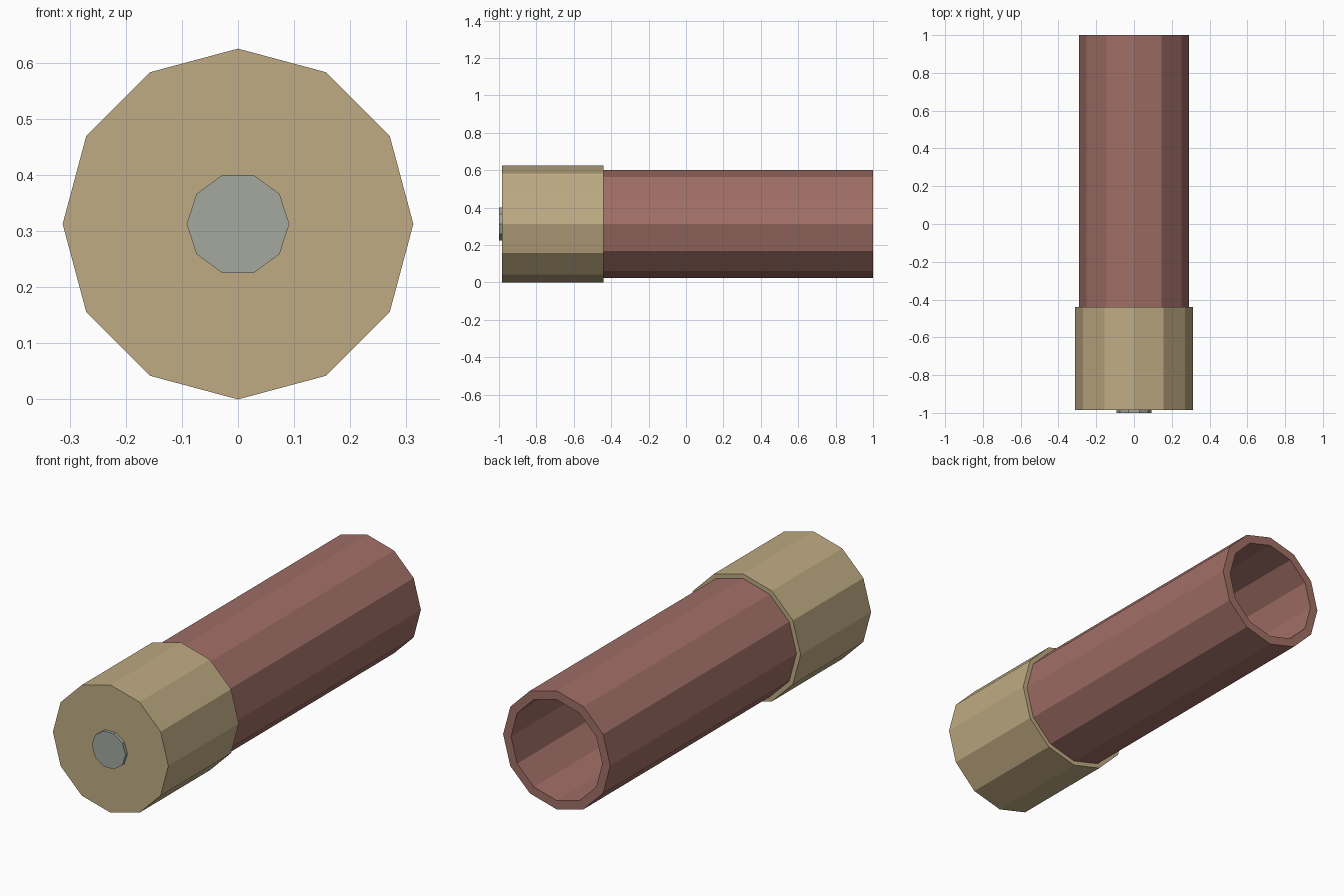
import bpy, bmesh
from math import cos, sin, tau

if "Cube" in bpy.data.objects:
    bpy.data.objects.remove(bpy.data.objects["Cube"])

AXIS_Z = 0.3125   # height of the long axis
SIDES = 12


def material(name, srgb):
    col = [((c / 255 + 0.055) / 1.055) ** 2.4 for c in srgb] + [1.0]
    mat = bpy.data.materials.new(name)
    mat.use_nodes = True
    mat.diffuse_color = col
    mat.node_tree.nodes["Principled BSDF"].inputs["Base Color"].default_value = col
    return mat


def lathe(name, profile, sides, mat, closed=False):
    """Turn (radius, y) points around the long axis; open ends get caps."""
    bm = bmesh.new()
    rings = []
    for r, y in profile:
        rings.append([bm.verts.new((r * cos(tau * i / sides), y,
                                    AXIS_Z + r * sin(tau * i / sides)))
                      for i in range(sides)])
    pairs = list(zip(rings, rings[1:]))
    if closed:
        pairs.append((rings[-1], rings[0]))
    else:
        bm.faces.new(rings[0])
        bm.faces.new(rings[-1])
    for a, b in pairs:
        for i in range(sides):
            j = (i + 1) % sides
            bm.faces.new((a[i], a[j], b[j], b[i]))
    bmesh.ops.recalc_face_normals(bm, faces=bm.faces)
    mesh = bpy.data.meshes.new(name)
    bm.to_mesh(mesh)
    bm.free()
    mesh.materials.append(mat)
    obj = bpy.data.objects.new(name, mesh)
    bpy.context.collection.objects.link(obj)
    return obj


brass = material("brass", (191, 171, 131))
red = material("dull red", (161, 111, 102))
steel = material("grey metal", (163, 168, 159))

OUTER, BORE = 0.29, 0.247
FLOOR, LIP = -0.94, -0.44

# Metal cup that holds the tube
lathe("base_cup", [(0.3125, -0.985), (0.3125, LIP), (OUTER, LIP),
                   (OUTER, FLOOR)], SIDES, brass)

# Hollow tube, open at the back
lathe("tube", [(OUTER, FLOOR), (OUTER, 1.0), (BORE, 1.0), (BORE, FLOOR)],
      SIDES, red, closed=True)

# Small disc in the middle of the base
lathe("centre_disc", [(0.0915, -1.0), (0.0915, -0.97)], 10, steel)
